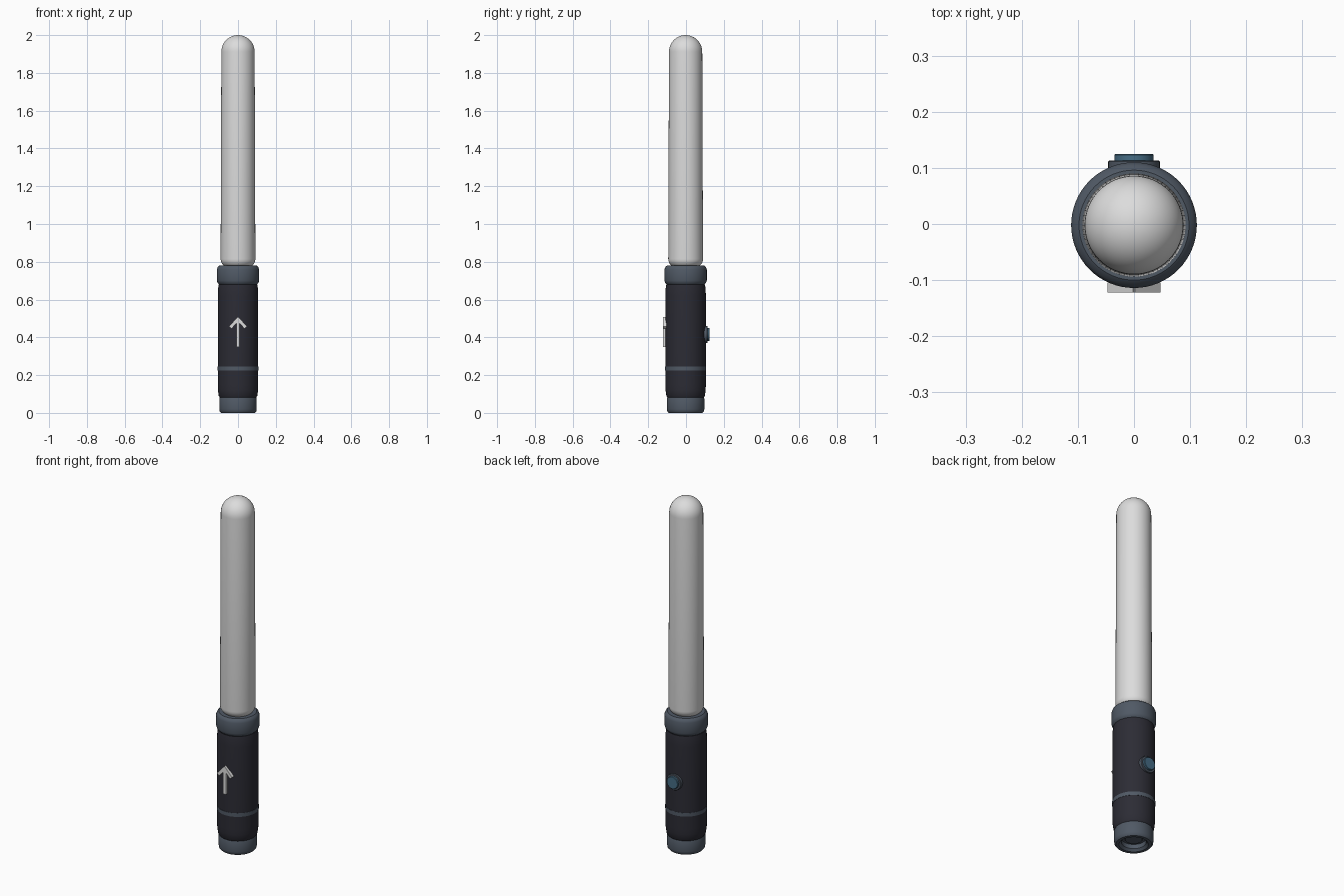
import bpy, bmesh, math
from mathutils import Matrix, Vector

cube = bpy.data.objects.get("Cube")
if cube:
    bpy.data.objects.remove(cube)

AXIS_Y = -0.002


def material(name, rgb):
    m = bpy.data.materials.new(name)
    m.use_nodes = True
    m.diffuse_color = (*rgb, 1)
    bsdf = next(n for n in m.node_tree.nodes if n.type == 'BSDF_PRINCIPLED')
    bsdf.inputs["Base Color"].default_value = (*rgb, 1)
    return m


white = material("frosted white", (0.72, 0.72, 0.72))
slate = material("slate grey", (0.08, 0.10, 0.13))
black = material("grip black", (0.025, 0.025, 0.035))
blue = material("button blue", (0.06, 0.15, 0.23))


def finish(name, bm, mat, angle=35):
    bmesh.ops.recalc_face_normals(bm, faces=bm.faces)
    mesh = bpy.data.meshes.new(name)
    bm.to_mesh(mesh)
    bm.free()
    mesh.materials.append(mat)
    ob = bpy.data.objects.new(name, mesh)
    bpy.context.collection.objects.link(ob)
    bpy.ops.object.select_all(action='DESELECT')
    ob.select_set(True)
    bpy.context.view_layer.objects.active = ob
    bpy.ops.object.shade_smooth_by_angle(angle=math.radians(angle))
    return ob


def lathe(name, profile, mat, matrix=None, steps=64):
    """Spin (radius, height) points around z, then place the result."""
    bm = bmesh.new()
    verts = [bm.verts.new((r, 0, z)) for r, z in profile]
    edges = [bm.edges.new(pair) for pair in zip(verts, verts[1:])]
    bmesh.ops.spin(bm, geom=verts + edges, cent=(0, 0, 0), axis=(0, 0, 1),
                   angle=math.tau, steps=steps)
    bmesh.ops.remove_doubles(bm, verts=bm.verts, dist=0.0001)
    bm.transform(matrix or Matrix.Translation((0, AXIS_Y, 0)))
    return finish(name, bm, mat)


def arc(r, z, radius, start, end, count):
    """Points on a circular arc of a profile, angles in degrees."""
    angles = [math.radians(start + (end - start) * i / count) for i in range(count + 1)]
    return [(max(0, r + radius * math.cos(a)), z + radius * math.sin(a)) for a in angles]


# Glowing tube: rounded foot, slight taper, domed tip
foot = arc(0.047, 0.815, 0.045, -90, 0, 8)
dome = arc(0, 1.912, 0.088, 0, 90, 12)
lathe("light_tube", [(0, 0.77)] + foot + dome, white)

# Collar with chamfered rim and a shallow seat for the tube
lathe("collar", [(0, 0.755), (0.068, 0.755), (0.075, 0.78), (0.098, 0.78),
                 (0.107, 0.773), (0.112, 0.76), (0.112, 0.70), (0.108, 0.688),
                 (0.10, 0.68), (0, 0.68)], slate)

# Grip with rounded shoulders
lathe("grip", [(0, 0.08), (0.096, 0.08), (0.102, 0.09), (0.106, 0.12),
               (0.107, 0.15), (0.107, 0.62), (0.106, 0.655), (0.102, 0.68),
               (0, 0.685)], black)

# Thin band round the grip
lathe("grip_band", [(0.10, 0.225), (0.1085, 0.225), (0.1085, 0.246), (0.10, 0.246)], slate)

# End cap with an open recess underneath
lathe("end_cap", [(0, 0.035), (0.06, 0.035), (0.062, 0.012), (0.074, 0), (0.09, 0),
                  (0.097, 0.008), (0.099, 0.02), (0.099, 0.075), (0.095, 0.084),
                  (0, 0.084)], slate)
lathe("recess_plug", [(0, 0.028), (0.042, 0.028), (0.045, 0.032), (0.045, 0.04)], slate)

# Push button on the back
back = Matrix.Translation((0, 0, 0.415)) @ Matrix.Rotation(-math.pi / 2, 4, 'X')
lathe("button_bezel", [(0.046, 0.085), (0.046, 0.111), (0.044, 0.113), (0, 0.113)],
      slate, back, 32)
lathe("button", [(0.035, 0.10), (0.035, 0.123), (0.033, 0.125), (0, 0.125)],
      blue, back, 32)


# Raised arrow on the front: one shaft and two mirrored barbs
def bar(bm, start, end, width):
    a, b = Vector(start), Vector(end)
    d = b - a
    turn = Matrix.Rotation(math.atan2(d.x, d.y), 4, 'Y')
    place = Matrix.Translation(((a.x + b.x) / 2, -0.113, (a.y + b.y) / 2))
    size = Matrix.Diagonal((width, 0.018, d.length, 1))
    bmesh.ops.create_cube(bm, size=1, matrix=place @ turn @ size)


arrow = bmesh.new()
bar(arrow, (0, 0.35), (0, 0.49), 0.017)
for side in (-1, 1):
    bar(arrow, (side * 0.041, 0.452), (side * -0.005, 0.502), 0.018)
finish("arrow", arrow, white)
